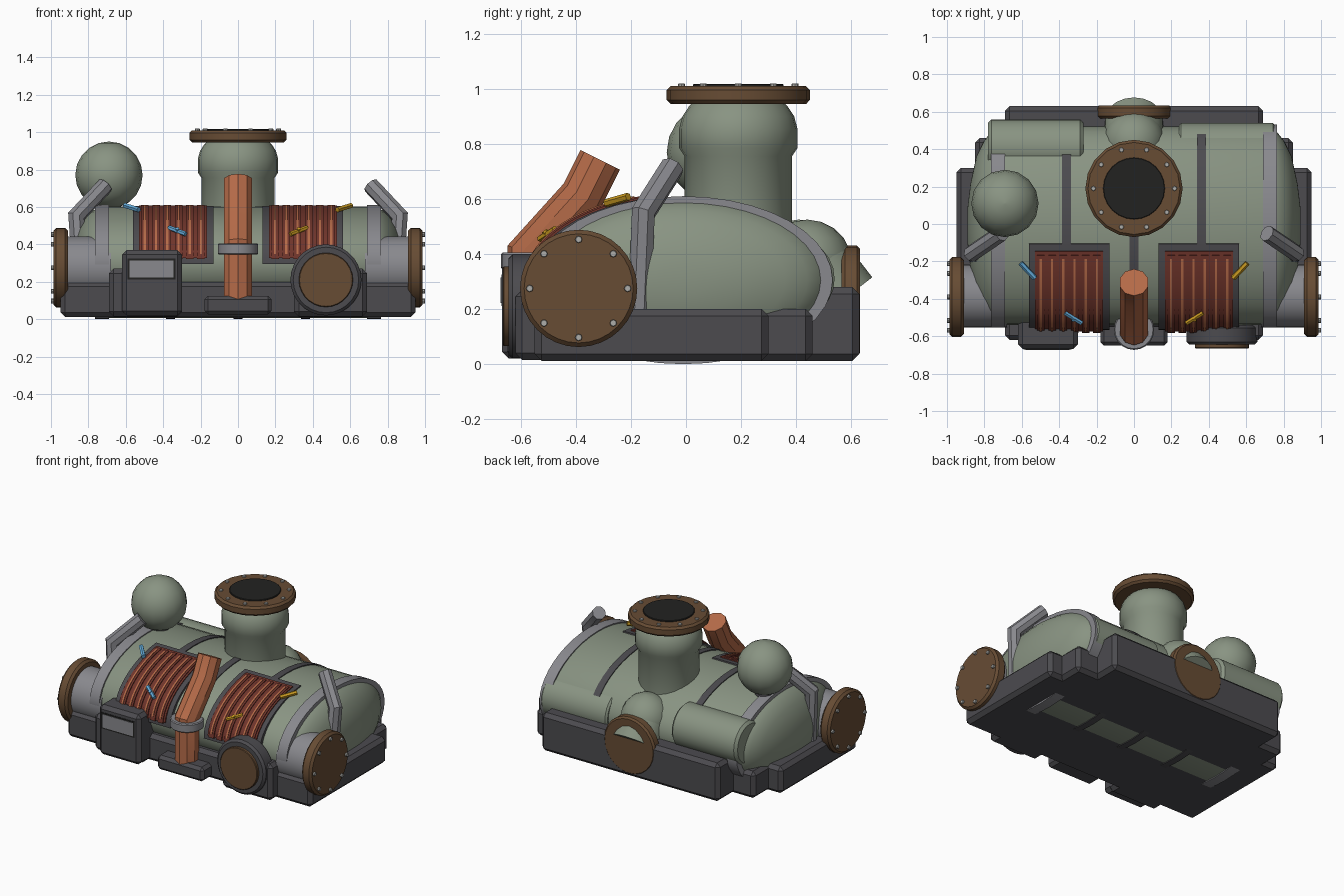
import bpy, bmesh, math
from mathutils import Vector, Matrix

if "Cube" in bpy.data.objects:
    bpy.data.objects.remove(bpy.data.objects["Cube"])


def material(name, r, g, b):
    m = bpy.data.materials.new(name)
    m.diffuse_color = (r, g, b, 1)
    m.use_nodes = True
    m.node_tree.nodes["Principled BSDF"].inputs["Base Color"].default_value = m.diffuse_color
    return m


GREEN = material("sage green", .25, .295, .225)
DARK = material("charcoal", .072, .07, .078)
GREY = material("mid grey", .25, .25, .27)
BROWN = material("rust brown", .135, .072, .034)
COPPER = material("copper", .46, .145, .065)
RED = material("oxide red", .16, .035, .024)
BLACK = material("black", .016, .016, .015)
BLUE = material("blue", .13, .42, .72)
YELLOW = material("yellow", .58, .32, .015)
BOLT = material("pale grey", .42, .42, .40)


def finish(name, bm, mat, angle=35):
    bmesh.ops.recalc_face_normals(bm, faces=bm.faces)
    me = bpy.data.meshes.new(name)
    bm.to_mesh(me)
    bm.free()
    me.materials.append(mat)
    if angle:
        me.shade_smooth()
        me.set_sharp_from_angle(angle=math.radians(angle))
    ob = bpy.data.objects.new(name, me)
    bpy.context.collection.objects.link(ob)
    return ob


def box(name, mat, lo, hi, bevel=.025):
    bm = bmesh.new()
    bmesh.ops.create_cube(bm, size=1)
    lo, hi = Vector(lo), Vector(hi)
    for v in bm.verts:
        v.co = [(lo[i] + hi[i]) / 2 + v.co[i] * (hi[i] - lo[i]) for i in range(3)]
    if bevel:
        bmesh.ops.bevel(bm, geom=bm.edges[:], offset=bevel, segments=1, affect='EDGES')
    return finish(name, bm, mat, 0)


def lathe(name, mat, pts, loc, axis=(0, 0, 1), seg=32, scale=(1, 1, 1)):
    """Revolve (radius, height) points around an axis and cap the ends."""
    bm = bmesh.new()
    rings = [[bm.verts.new((r * math.cos(2 * math.pi * k / seg), r * math.sin(2 * math.pi * k / seg), h))
              for k in range(seg)] for r, h in pts]
    for a, b in zip(rings, rings[1:]):
        for k in range(seg):
            bm.faces.new((a[k], a[(k + 1) % seg], b[(k + 1) % seg], b[k]))
    bm.faces.new(rings[0])
    bm.faces.new(rings[-1])
    rot = Vector((0, 0, 1)).rotation_difference(Vector(axis)).to_matrix().to_4x4()
    bm.transform(Matrix.Translation(loc) @ Matrix.Diagonal((*scale, 1)) @ rot)
    return finish(name, bm, mat)


def disc(name, mat, r, h0, h1, loc, axis=(0, 0, 1), seg=32, bevel=.012):
    return lathe(name, mat, [(r - bevel, h0), (r, h0 + bevel), (r, h1 - bevel), (r - bevel, h1)], loc, axis, seg)


def tube(name, mat, path, r, seg=8):
    """Sweep a polygon along a path with mitred joints."""
    bm = bmesh.new()
    path = [Vector(p) for p in path]
    d = (path[1] - path[0]).normalized()
    q = Vector((0, 0, 1)).rotation_difference(d)
    ring = [path[0] + q @ Vector((r * math.cos(2 * math.pi * (k + .5) / seg),
                                  r * math.sin(2 * math.pi * (k + .5) / seg), 0)) for k in range(seg)]
    rings = [[bm.verts.new(c) for c in ring]]
    for i in range(1, len(path)):
        d = (path[i] - path[i - 1]).normalized()
        n = d if i == len(path) - 1 else (d + (path[i + 1] - path[i]).normalized()).normalized()
        ring = [c + d * ((path[i] - c).dot(n) / d.dot(n)) for c in ring]
        rings.append([bm.verts.new(c) for c in ring])
    for a, b in zip(rings, rings[1:]):
        for k in range(seg):
            bm.faces.new((a[k], a[(k + 1) % seg], b[(k + 1) % seg], b[k]))
    bm.faces.new(rings[0])
    bm.faces.new(rings[-1])
    return finish(name, bm, mat, 30)


CY, CZ = -.01, .305


def shell(name, mat, x0, x1, ay, az, t, a0, a1, n=12):
    """Curved slab hugging the tank between two angles."""
    bm = bmesh.new()
    rows = []
    for i in range(n + 1):
        a = math.radians(a0 + (a1 - a0) * i / n)
        c, s = math.cos(a), math.sin(a)
        rows.append([bm.verts.new((x, CY + (ay + o) * c, CZ + (az + o) * s))
                     for x, o in ((x0, -t), (x1, -t), (x1, 0), (x0, 0))])
    for a, b in zip(rows, rows[1:]):
        for k in range(4):
            bm.faces.new((a[k], a[(k + 1) % 4], b[(k + 1) % 4], b[k]))
    bm.faces.new(rows[0])
    bm.faces.new(rows[-1])
    return finish(name, bm, mat, 30)


def bolts(name, count, radius, loc, axis, size=.013, length=.014):
    q = Vector((0, 0, 1)).rotation_difference(Vector(axis))
    for k in range(count):
        a = 2 * math.pi * k / count
        p = Vector(loc) + q @ Vector((radius * math.cos(a), radius * math.sin(a), 0))
        disc(name, BOLT, size, -.01, length, p, axis, 8, .002)


# Stepped base
box("base_main", DARK, (-.95, -.55, .012), (.95, .30, .20))
box("base_middle", DARK, (-.85, -.50, .012), (.85, .46, .20))
box("base_rear", DARK, (-.69, .38, .012), (.69, .63, .28))
for s in (-1, 1):
    x = sorted((.30 * s, .69 * s))
    box("base_front_block", DARK, (x[0], -.62, .015), (x[1], -.45, .27))
box("pipe_footing", DARK, (-.18, -.65, .025), (.18, -.50, .125), .02)

# Main tank with domed ends, rim rings and straps
half = [(.97, .74), (.94, .768), (.85, .805), (.70, .843), (.42, .875), (.18, .89)]
prof = [(r, -h) for r, h in reversed(half)] + [(1, -.70), (1, .70)] + half
lathe("main_tank", GREEN, prof, (0, CY, CZ), (1, 0, 0), 40, (1, .53, .298))


def hoop(name, mat, x, w, ay, az):
    lathe(name, mat, [(1, -w / 2), (1, w / 2)], (x, CY, CZ), (1, 0, 0), 40, (1, ay, az))


for s in (-1, 1):
    hoop("rim_ring", GREY, .728 * s, .075, .543, .305)
for x in (-.36, 0, .36):
    hoop("strap", DARK, x, .048, .538, .304)

for s in (-1, 1):
    # Side pipes with bolted flanges
    ax = (s, 0, 0)
    lathe("side_pipe", GREY, [(.168, 0), (.168, .25)], (.68 * s, -.385, .275), ax)
    disc("side_flange", BROWN, .213, 0, .077, (.91 * s, -.39, .275), ax, 32, .015)
    bolts("side_bolt", 8, .178, (.987 * s, -.39, .275), ax, length=.013)
    # Bent brackets
    tube("bracket", GREY, [(.84 * s, -.17, .18), (.865 * s, -.155, .55), (.71 * s, -.05, .715)], .045, 8)
    # Coil panels
    def span(a, b):
        return sorted((a * s, b * s))
    shell("coil_frame", DARK, *span(.13, .562), .556, .306, .05, 100, 182)
    shell("coil_panel", RED, *span(.165, .53), .565, .312, .03, 104, 176)
    for k in range(6):
        x = (.198 + .06 * k) * s
        shell("coil_rib", RED, x - .02, x + .02, .573, .317, .02, 106, 177)
        shell("coil_line", COPPER, x - .006, x + .006, .577, .321, .02, 108, 172)
    # Small valve levers
    mat = BLUE if s < 0 else YELLOW
    tube("lever_upper", mat, [(.605 * s, -.21, .608), (.53 * s, -.29, .585)], .015, 6)
    tube("lever_lower", mat, [(.37 * s, -.475, .49), (.28 * s, -.53, .455)], .013, 6)
    tube("lever_stem", mat, [(.325 * s, -.47, .43), (.325 * s, -.515, .485)], .011, 6)

# Tall outlet column
col = (0, .19, 0)
lathe("column", GREEN, [(.195, .45), (.195, .755), (.215, .785), (.215, .855), (.203, .90), (.18, .935), (.16, .955)],
      col, seg=24)
disc("column_flange", BROWN, .26, .945, 1.01, col, seg=20, bevel=.014)
disc("column_opening", BLACK, .165, .99, 1.018, col, seg=24, bevel=.003)
bolts("column_bolt", 10, .217, (0, .19, 1.01), (0, 0, 1), length=.009)

# Spherical vessel on a short stem
n = 10
ball = [(max(.004, math.sin(math.pi * i / n)), -math.cos(math.pi * i / n)) for i in range(n + 1)]
lathe("round_vessel", GREEN, [(.18 * r, .18 * h) for r, h in ball], (-.69, .11, .77), seg=16)
disc("vessel_stem", DARK, .065, .50, .625, (-.69, .11, 0), seg=16, bevel=.006)

# Rear cylinders
disc("rear_tank", GREEN, .15, -.78, -.27, (0, .41, .375), (1, 0, 0), 24, .018)
disc("rear_tank_low", GREEN, .15, .24, .755, (0, .39, .31), (1, 0, 0), 24, .012)

# Rear elbow and flange
lathe("rear_elbow_ball", GREEN, [(.165 * r, .165 * h) for r, h in ball], (0, .44, .36), seg=20)
lathe("rear_elbow_pipe", GREEN, [(.16, 0), (.16, .18)], (0, .44, .36), (0, .61, -.79), 20)
disc("rear_flange", BROWN, .20, .565, .633, (0, 0, .23), (0, 1, 0), 24, .012)

# Front copper pipe and collar
tube("copper_pipe", COPPER, [(0, -.568, .09), (0, -.568, .40), (0, -.378, .61), (0, -.312, .742)], .08, 10)
disc("pipe_collar", GREY, .108, .345, .405, (0, -.565, 0), seg=20, bevel=.006)

# Control box with display plate
box("control_box", DARK, (-.62, -.668, .02), (-.30, -.50, .37), .024)
box("display_frame", BLACK, (-.59, -.671, .212), (-.335, -.66, .325), 0)
box("display_plate", GREY, (-.58, -.674, .222), (-.345, -.665, .315), 0)

# Round front hatch
disc("hatch_ring", DARK, .19, 0, .105, (.47, -.54, .21), (0, -1, 0), 28, .015)
disc("hatch_cover", BROWN, .145, .08, .125, (.47, -.54, .21), (0, -1, 0), 28, .004)
